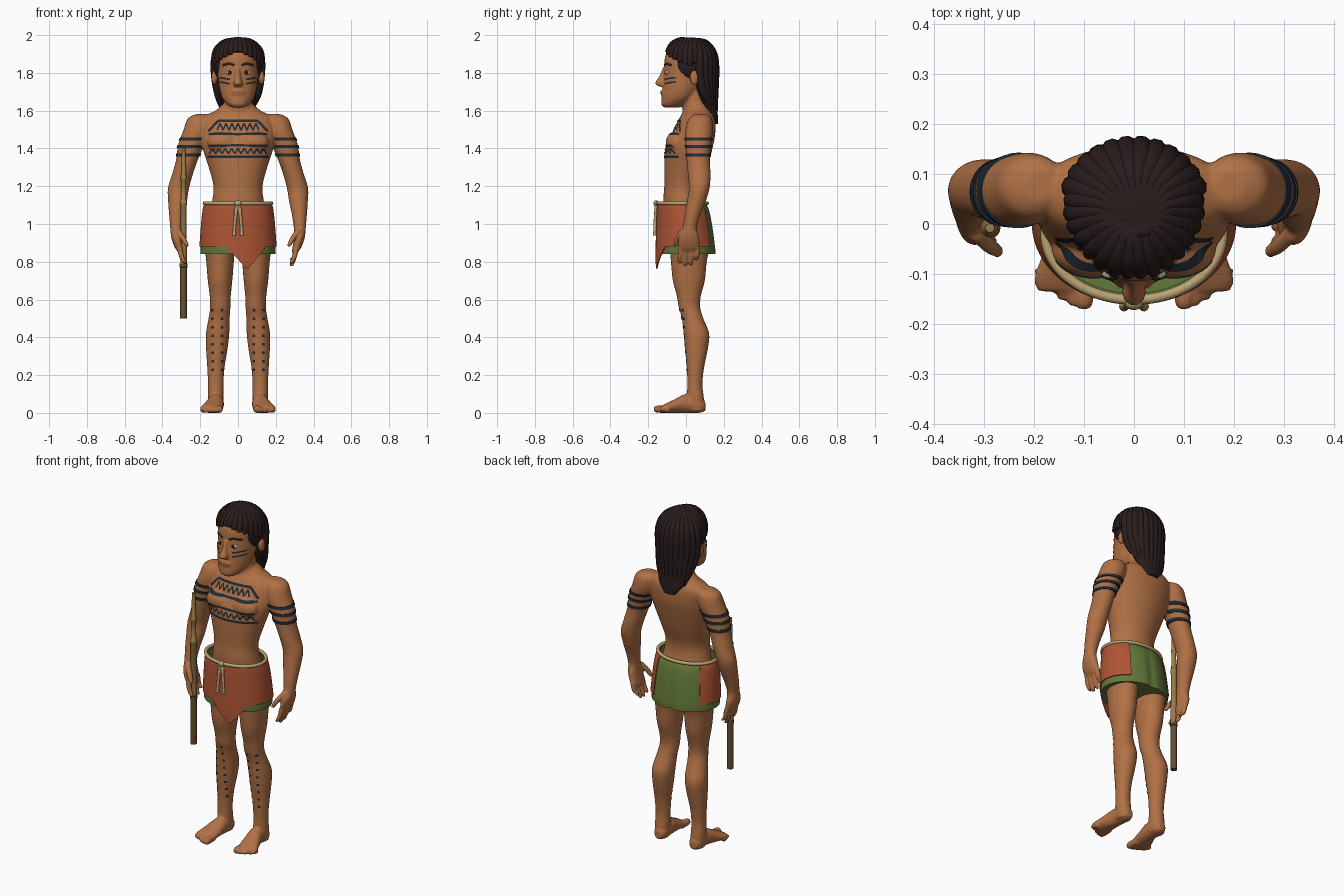
import bpy, bmesh, math, random
from math import sin, cos, pi, radians
from mathutils import Vector, Matrix
from mathutils.bvhtree import BVHTree

random.seed(4)
if "Cube" in bpy.data.objects:
    bpy.data.objects.remove(bpy.data.objects["Cube"])


def material(name, rgb):
    m = bpy.data.materials.new(name)
    m.use_nodes = True
    m.diffuse_color = (*rgb, 1)
    m.node_tree.nodes["Principled BSDF"].inputs["Base Color"].default_value = (*rgb, 1)
    return m


skin = material("skin brown", (.44, .165, .06))
lip = material("lip brown", (.33, .11, .05))
black = material("hair black", (.022, .012, .012))
ink = material("ink blue", (.015, .026, .04))
red = material("cloth red", (.43, .09, .035))
green = material("cloth green", (.127, .19, .04))
straw = material("rope straw", (.5, .37, .17))
cane = material("cane tan", (.33, .2, .065))
wood = material("wood brown", (.13, .075, .032))
white = material("eye white", (.62, .52, .4))


def add_object(name, data, mat):
    data.materials.clear()
    data.materials.append(mat)
    ob = bpy.data.objects.new(name, data)
    bpy.context.scene.collection.objects.link(ob)
    return ob


def bake(ob, mat):
    """Turn an object with its modifiers into one smooth mesh."""
    name = ob.name
    dg = bpy.context.evaluated_depsgraph_get()
    mesh = bpy.data.meshes.new_from_object(ob.evaluated_get(dg), depsgraph=dg)
    bpy.data.objects.remove(ob)
    mesh.shade_smooth()
    mesh.set_sharp_from_angle(angle=radians(50))
    return add_object(name, mesh, mat)


def from_bmesh(name, bm, mat):
    mesh = bpy.data.meshes.new(name)
    bm.to_mesh(mesh)
    bm.free()
    return add_object(name, mesh, mat)


def spline(rows, steps=4):
    out = []
    for i in range(len(rows) - 1):
        a, b, c, d = (rows[min(max(i + k, 0), len(rows) - 1)] for k in (-1, 0, 1, 2))
        for s in range(steps):
            t = s / steps
            out.append([q + t / 2 * (r - p + t * (2*p - 5*q + 4*r - e + t * (3*(q - r) + e - p)))
                        for p, q, r, e in zip(a, b, c, d)])
    return out + [list(rows[-1])]


def loft(bm, rows, side=1, lying=False, n=24, steps=4):
    """Rows are centre x, y, z and two radii; rings lie flat, or upright if lying."""
    rings = []
    for x, y, z, u, v in spline(rows, steps):
        ring = []
        for k in range(n):
            p, q = u * cos(2*pi*k/n), v * sin(2*pi*k/n)
            ring.append(bm.verts.new((side * (x + p), y + (0 if lying else q), z + (q if lying else 0))))
        rings.append(ring)
    for a, b in zip(rings, rings[1:]):
        for k in range(n):
            bm.faces.new((a[k], a[k-1], b[k-1], b[k]))
    bm.faces.new(rings[0])
    bm.faces.new(rings[-1])
    bmesh.ops.recalc_face_normals(bm, faces=bm.faces)


def ball(bm, centre, size):
    bmesh.ops.create_icosphere(bm, subdivisions=3, radius=1,
                               matrix=Matrix.Translation(centre) @ Matrix.Diagonal((*size, 1)))


def tubes(name, paths, mat, cyclic=False):
    """Tapered tubes through points of x, y, z and radius."""
    cu = bpy.data.curves.new(name, 'CURVE')
    cu.dimensions = '3D'
    cu.bevel_depth, cu.bevel_resolution, cu.resolution_u = 1, 3, 6
    cu.use_fill_caps = True
    for path in paths:
        sp = cu.splines.new('NURBS')
        sp.points.add(len(path) - 1)
        for pt, (x, y, z, r) in zip(sp.points, path):
            pt.co, pt.radius = (x, y, z, 1), r
        sp.order_u, sp.use_endpoint_u, sp.use_cyclic_u = 3, not cyclic, cyclic
    return bake(add_object(name, cu, mat), mat)


# Body: torso, neck, head and limbs, fused into one skin
bm = bmesh.new()
loft(bm, [(0, .02, .86, .12, .09), (0, .01, 1, .155, .12), (0, -.015, 1.12, .137, .105),
          (0, -.015, 1.2, .13, .1), (0, 0, 1.3, .155, .115), (0, .015, 1.4, .187, .125),
          (0, .04, 1.48, .2, .115), (0, .06, 1.56, .19, .095), (0, .063, 1.6, .12, .075),
          (0, .06, 1.635, .08, .06)], n=36)
loft(bm, [(0, .06, 1.55, .085, .08), (0, .05, 1.64, .074, .07), (0, .04, 1.74, .07, .07)])
loft(bm, [(0, -.075, 1.617, .03, .04), (0, -.07, 1.63, .055, .06), (0, -.045, 1.66, .08, .085),
          (0, -.025, 1.7, .095, .1), (0, -.005, 1.76, .104, .115), (0, .005, 1.82, .107, .12),
          (0, .01, 1.88, .106, .122), (0, .015, 1.93, .09, .105), (0, .02, 1.965, .05, .06)], n=36)
loft(bm, [(0, -.11, 1.83, .012, .012), (0, -.12, 1.785, .014, .02), (0, -.138, 1.745, .024, .026),
          (0, -.125, 1.728, .02, .016)])
ball(bm, (0, -.112, 1.695), (.042, .022, .024))

arm = [(.19, .075, 1.582, .03, .03), (.2, .075, 1.56, .065, .06), (.215, .07, 1.5, .073, .073),
       (.247, .065, 1.42, .07, .068), (.27, .065, 1.34, .058, .062), (.295, .07, 1.26, .055, .06),
       (.315, .07, 1.19, .056, .055), (.32, .055, 1.12, .05, .05), (.325, .035, 1.05, .04, .042),
       (.327, .02, .98, .032, .038), (.325, .015, .93, .029, .055), (.313, .015, .88, .024, .057),
       (.302, .015, .855, .018, .05)]
leg = [(.08, .02, .96, .07, .09), (.096, .02, .88, .078, .105), (.095, .015, .8, .073, .095),
       (.095, .015, .7, .065, .085), (.094, .015, .62, .056, .064), (.094, .018, .56, .054, .057),
       (.1, .035, .5, .056, .057), (.108, .055, .42, .062, .068), (.112, .055, .34, .057, .061),
       (.117, .05, .24, .046, .046), (.118, .047, .15, .041, .04), (.118, .05, .08, .042, .045),
       (.118, .055, .01, .036, .042)]
foot = [(.115, .102, .035, .022, .025), (.116, .07, .042, .04, .042), (.118, 0, .05, .043, .05),
        (.13, -.06, .036, .053, .036), (.14, -.11, .024, .06, .024), (.14, -.135, .018, .052, .016)]
for s in (1, -1):
    loft(bm, arm, s)
    loft(bm, leg, s)
    loft(bm, foot, s, lying=True)
    ball(bm, (s * .08, -.05, 1.43), (.085, .058, .06))
    ball(bm, (s * .125, .045, 1.775), (.016, .026, .04))
    loft(bm, [(.32, -.015, .97, .016, .016), (.293, -.04, .93, .016, .017),
              (.275, -.053, .895, .013, .014), (.268, -.056, .88, .007, .008)], s, n=12)
    for i in range(4):
        y, low = -.028 + .03 * i, (.79, .775, .78, .805)[i]
        loft(bm, [(.31, y, .88, .014, .014), (.3, y - .004, .83, .014, .0135),
                  (.285, y - .006, low + .01, .012, .012), (.28, y - .006, low, .006, .006)], s, n=12)
    for i in range(5):
        x, r, tip = .1 + .0215 * i, (.02, .015, .014, .014, .013)[i], -.17 + .004 * i + .0025 * i * i
        loft(bm, [(x, -.09, r, r, r), (x, tip + .02, r, r, r), (x, tip, r, r * .6, r * .6)], s, lying=True, n=12)
body = from_bmesh("body", bm, skin)
mod = body.modifiers.new("fuse", 'REMESH')
mod.mode, mod.voxel_size = 'VOXEL', .006
mod = body.modifiers.new("soften", 'SMOOTH')
mod.factor, mod.iterations = .5, 4
body = bake(body, skin)
bpy.context.view_layer.update()
tree = BVHTree.FromObject(body, bpy.context.evaluated_depsgraph_get())


def paint(name, lines, width, mat):
    """Thin ribbons laid on the front of the body along x, z lines."""
    bm = bmesh.new()
    for line in lines:
        for a, b in zip(line, line[1:]):
            a, b = Vector(a), Vector(b)
            d = (b - a).normalized()
            side = Vector((-d.y, d.x)) * width / 2
            count, last = max(2, int((b - a).length / .01)), None
            for k in range(count + 1):
                mid, pair = a.lerp(b, k / count), []
                for p in (mid + side, mid - side):
                    hit, normal, _, _ = tree.ray_cast(Vector((p.x, -1, p.y)), Vector((0, 1, 0)))
                    if hit:
                        pair.append(bm.verts.new(hit + normal * .003))
                pair = pair if len(pair) == 2 else None
                if last and pair:
                    f = bm.faces.new((last[0], last[1], pair[1], pair[0]))
                    f.normal_update()
                    if f.normal.y > 0:
                        f.normal_flip()
                last = pair
    return from_bmesh(name, bm, mat)


def zigzag(x, low, high, teeth):
    return [(-x + 2 * x * i / teeth, high if i % 2 else low) for i in range(teeth + 1)]


# Chest, cheek and shin paint, and eyebrows
paint("chest_bands", [[(-.105, 1.545), (.105, 1.545)], [(-.155, 1.475), (.155, 1.475)],
                      [(-.155, 1.415), (.155, 1.415)], [(-.16, 1.357), (.16, 1.357)],
                      [(-.105, 1.545), (-.155, 1.49)], [(.105, 1.545), (.155, 1.49)]], .013, ink)
paint("chest_zigzags", [zigzag(.11, 1.495, 1.532, 14), zigzag(.15, 1.372, 1.4, 18)], .009, ink)
sides = (1, -1)
paint("cheek_stripes", [[(s * .04, z), (s * .094, z + .01)] for s in sides for z in (1.765, 1.742)], .009, ink)
paint("eyebrows", [[(s * .018, 1.84), (s * .045, 1.85), (s * .08, 1.84)] for s in sides], .014, black)
paint("shin_dots", [[(s * x, z), (s * (x + .001), z - .013)] for s in sides for x in (.085, .133)
                    for z in [.55 - .045 * i for i in range(8)]], .013, ink)
paint("mouth", [[(-.034, 1.694), (0, 1.698), (.034, 1.694)]], .012, lip)

# Arm bands follow the arm's own sections
bm = bmesh.new()
fine = spline(arm, 12)
for s in sides:
    for z in (1.45, 1.41, 1.365):
        rows = []
        for edge in (.008, -.008):
            x, y, _, u, v = min(fine, key=lambda r: abs(r[2] - z - edge))
            rows.append((x, y, z + edge, u + .004, v + .004))
        loft(bm, rows, s, n=32, steps=1)
bake(from_bmesh("arm_bands", bm, ink), ink)

# Eyes
for name, y, size, mat in (("eye_whites", -.1, (.021, .01, .012), white),
                           ("eye_pupils", -.107, (.01, .006, .01), black)):
    bm = bmesh.new()
    for s in sides:
        ball(bm, (s * .043, y, 1.802), size)
    bake(from_bmesh(name, bm, mat), mat)

# Hair: inner volume, then locks fanning from the crown
bm = bmesh.new()
ball(bm, (0, .038, 1.85), (.133, .125, .135))
loft(bm, [(0, .085, 1.87, .11, .07), (0, .1, 1.75, .115, .068), (0, .115, 1.66, .1, .05),
          (0, .14, 1.58, .075, .028), (0, .155, 1.53, .035, .014)])
bake(from_bmesh("hair_volume", bm, black), black)
locks = []
count = 28
for i in range(count):
    deg = -180 + 360 * (i + .5) / count
    dx, dy = sin(radians(deg)), -cos(radians(deg))
    turn, depth = abs(deg), (.118 if dy > 0 else .118 + .034 * dy * dy)
    end = min(95, 62 + turn * .42) if turn < 85 else 90
    path = [(.02, -.02, 1.975, .012)]
    for f, r in ((.25, .017), (.5, .023), (.75, .025), (1, .025 if turn > 102 else .012)):
        phi = radians(end * f)
        path.append((.13 * dx * sin(phi), .035 + depth * dy * sin(phi), 1.85 + .133 * cos(phi), r))
    if turn > 102:
        x, y = path[-1][:2]
        low = 1.62 - .09 * (turn - 102) / 78 + random.uniform(-.015, .015)
        path += [(x * .96, y, 1.76, .024), (x * .88, y * .7 + .045, 1.69, .02),
                 (x * .8, y * .5 + .078, low + .03, .013), (x * .74, y * .4 + .095, low, .003)]
    locks.append(path)
tubes("hair_locks", locks, black)


# Loincloth: green shorts under a red wrap with a pointed front
def cloth(name, start, stop, hem, grow, mat, closed=False):
    bm = bmesh.new()
    n, rows, grid = 72, 12, []
    for j in range(rows + 1):
        ring = []
        for i in range(n if closed else n + 1):
            deg = start + (stop - start) * i / n
            z = 1.11 + (hem(deg) - 1.11) * j / rows
            t = min((1.11 - z) / .25, 1) ** .5
            x, c = sin(radians(deg)), cos(radians(deg))
            y = -.02 + .022 * t - (.125 + .034 * t + grow) * c
            if closed and c < 0:
                y -= .012 * t * math.exp(-(x / .1) ** 2)
            ring.append(bm.verts.new(((.172 + .029 * t + grow) * x, y, z)))
        grid.append(ring)
    for a, b in zip(grid, grid[1:]):
        for k in range(0 if closed else 1, len(a)):
            bm.faces.new((a[k-1], b[k-1], b[k], a[k]))
    if closed:
        bm.faces.new(grid[-1])
    bmesh.ops.recalc_face_normals(bm, faces=bm.faces)
    ob = from_bmesh(name, bm, mat)
    mod = ob.modifiers.new("thickness", 'SOLIDIFY')
    mod.thickness, mod.offset = .005, 0
    return bake(ob, mat)


cloth("shorts", -180, 180, lambda d: .842, -.005, green, True)
cloth("wrap", -128, 142, lambda d: .88 - .12 * max(0, 1 - abs(d - 14) / 32), .002, red)

# Rope belt with knot and hanging ends
ring = [(.178 * sin(2*pi*i/32), -.02 - .132 * cos(2*pi*i/32), 1.11, .01) for i in range(32)]
tubes("rope_belt", [ring], straw, True)
tubes("rope_ends", [[(0, -.156, 1.11, .008), (s * .012, -.162, 1.06, .008), (s * .02, -.165, .96, .008),
                     (s * .02, -.165, .94, .01)] for s in sides]
      + [[(0, -.155, 1.1, .006), (s * .022, -.162, 1.09, .007), (s * .01, -.163, 1.02, .006)] for s in sides], straw)
bm = bmesh.new()
ball(bm, (0, -.158, 1.11), (.018, .014, .016))
bake(from_bmesh("rope_knot", bm, straw), straw)

# Blowpipe held in the right hand
for name, mat, rows in (("pipe_base", wood, [(.5, .018), (.77, .018), (.772, .021), (.79, .021)]),
                        ("pipe_shaft", cane, [(.78, .017), (1.1, .016), (1.105, .019), (1.12, .019), (1.125, .014),
                                              (1.23, .013), (1.235, .016), (1.25, .016), (1.255, .013), (1.4, .009)])):
    bm = bmesh.new()
    loft(bm, [(-.288, -.008, z, r, r) for z, r in rows], n=16, steps=1)
    bake(from_bmesh(name, bm, mat), mat)
